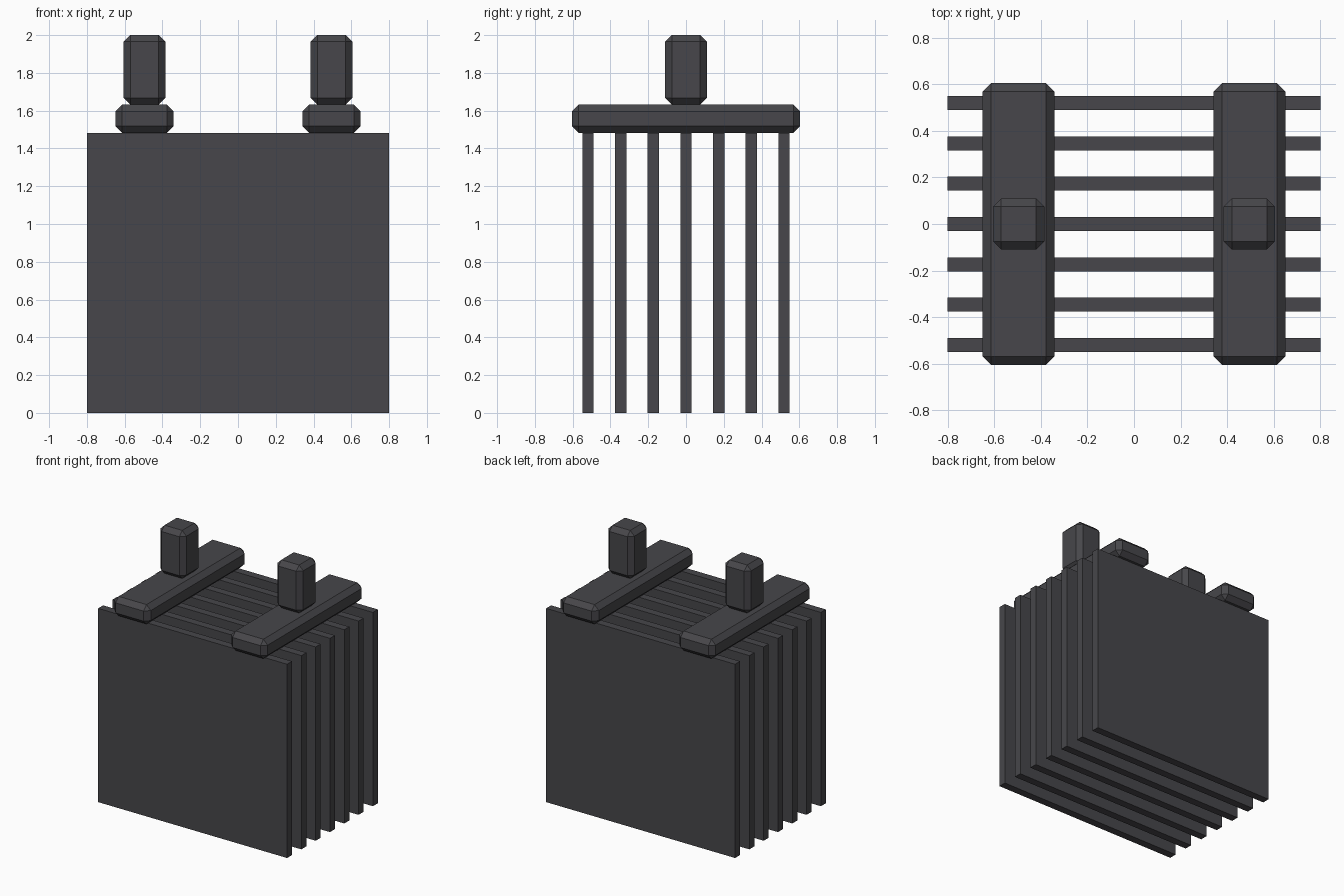
import bpy
import bmesh

if "Cube" in bpy.data.objects:
    bpy.data.objects.remove(bpy.data.objects["Cube"])

# One dark grey for the whole model
grey = bpy.data.materials.new("dark_grey")
grey.diffuse_color = (0.063, 0.062, 0.069, 1.0)
grey.use_nodes = True
grey.node_tree.nodes["Principled BSDF"].inputs["Base Color"].default_value = grey.diffuse_color


def box(name, lo, hi, chamfer=0.0):
    """Axis-aligned box between two corners, with optional flat chamfers."""
    bm = bmesh.new()
    bmesh.ops.create_cube(bm, size=1.0)
    for v in bm.verts:
        v.co = [(a + b) / 2 + c * (b - a) for a, b, c in zip(lo, hi, v.co)]
    if chamfer:
        bmesh.ops.bevel(bm, geom=bm.edges[:], offset=chamfer, segments=1,
                        affect='EDGES', profile=0.5)
    mesh = bpy.data.meshes.new(name)
    bm.to_mesh(mesh)
    bm.free()
    mesh.materials.append(grey)
    obj = bpy.data.objects.new(name, mesh)
    bpy.context.collection.objects.link(obj)
    return obj


# Seven upright parallel plates
for i in range(7):
    y = (i - 3) * 0.173
    box(f"plate_{i + 1}", (-0.8, y - 0.03, 0.0), (0.8, y + 0.03, 1.483))

# Two connecting bars, each with a terminal post on top
for side, x in (("left", -0.495), ("right", 0.495)):
    box(f"{side}_bar", (x - 0.154, -0.604, 1.483), (x + 0.154, 0.604, 1.632), 0.036)
    box(f"{side}_terminal", (x - 0.11, -0.11, 1.632), (x + 0.11, 0.11, 2.0), 0.035)
